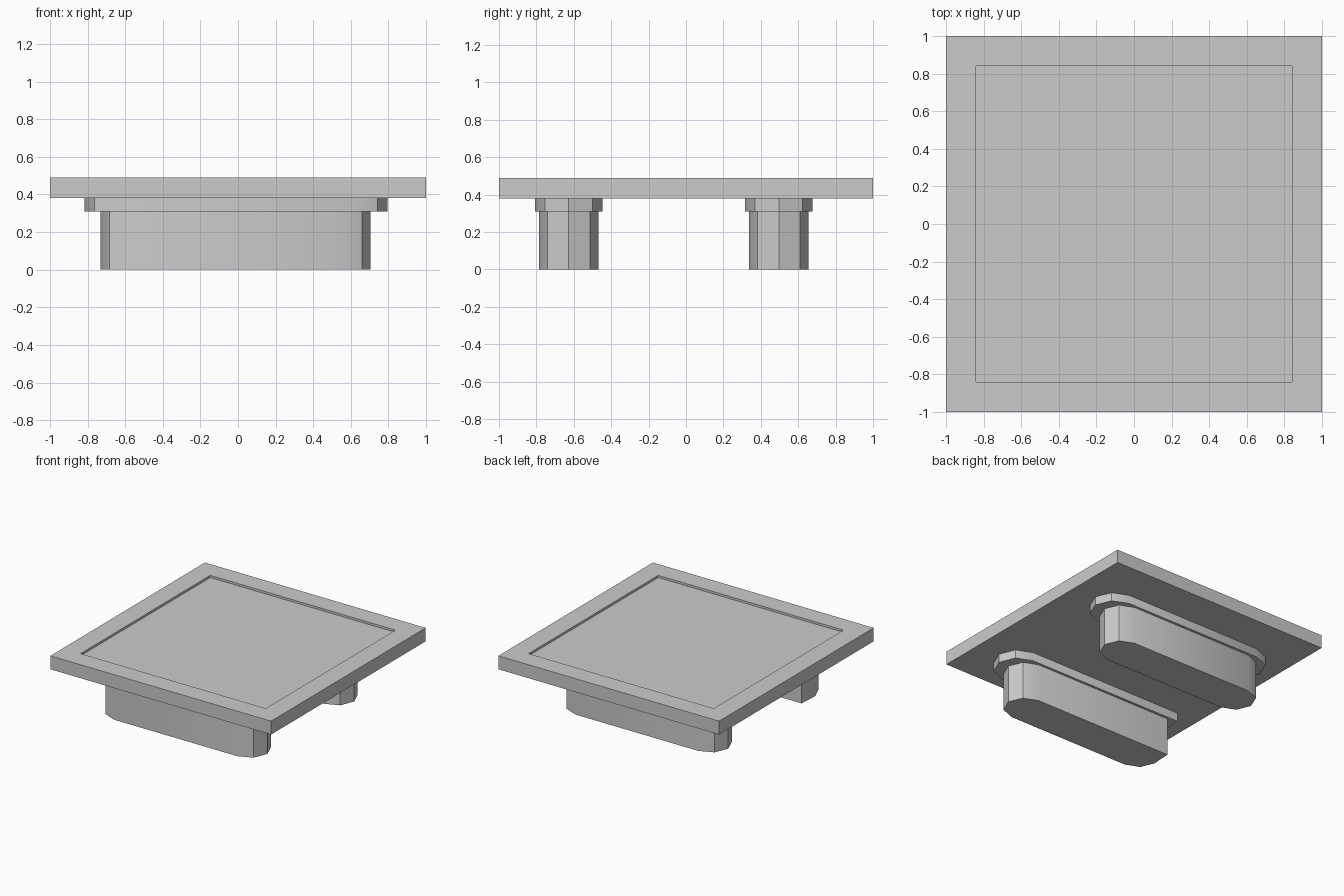
import bpy, bmesh, math

if "Cube" in bpy.data.objects:
    bpy.data.objects.remove(bpy.data.objects["Cube"])


def finish(name, bm):
    bmesh.ops.recalc_face_normals(bm, faces=bm.faces)
    mesh = bpy.data.meshes.new(name)
    bm.to_mesh(mesh)
    bm.free()
    obj = bpy.data.objects.new(name, mesh)
    bpy.context.collection.objects.link(obj)
    return obj


def stadium(x0, x1, yc, r, corner=None):
    """Long outline with four-sided round ends; corner squares off the left/back turn."""
    pts = []
    for cx, start in ((x1 - r, -90), (x0 + r, 90)):
        for i in range(5):
            a = math.radians(start + 45 * i)
            pts.append((cx + r * math.cos(a), yc + r * math.sin(a)))
    if corner:
        pts[6] = corner
    return pts


def extrude(name, pts, z0, z1):
    bm = bmesh.new()
    face = bm.faces.new([bm.verts.new((x, y, z0)) for x, y in pts])
    top = bmesh.ops.extrude_face_region(bm, geom=[face], use_keep_orig=True)
    for v in top["geom"]:
        if isinstance(v, bmesh.types.BMVert):
            v.co.z = z1
    obj = finish(name, bm)
    bpy.ops.object.select_all(action='DESELECT')
    bpy.context.view_layer.objects.active = obj
    obj.select_set(True)
    bpy.ops.object.shade_smooth_by_angle(angle=math.radians(30))
    return obj


# Square top plate with a shallow inset panel
Z0, Z1, BORDER, DEPTH = 0.38, 0.49, 0.228, 0.018
bm = bmesh.new()
bmesh.ops.create_cube(bm, size=2)
for v in bm.verts:
    v.co.z = Z1 if v.co.z > 0 else Z0
bm.normal_update()
panel = next(f for f in bm.faces if f.normal.z > 0.9)
# inset, then duplicate the rim downward as the recess wall
bmesh.ops.inset_region(bm, faces=[panel], thickness=BORDER)
walls = bmesh.ops.extrude_discrete_faces(bm, faces=[panel])
for v in walls["faces"][0].verts:
    v.co.z -= DEPTH
finish("top_plate", bm)

# Two long feet, each a leg under a wider collar; the front one has a squared corner
for side, yc, squared in (("front", -0.627, True), ("back", 0.496, False)):
    leg_corner = (-0.72, yc + 0.16) if squared else None
    collar_corner = (-0.80, yc + 0.181) if squared else None
    extrude(side + "_leg", stadium(-0.73, 0.705, yc, 0.16, leg_corner), 0, 0.31)
    extrude(side + "_collar", stadium(-0.817, 0.795, yc, 0.181, collar_corner), 0.31, 0.38)
